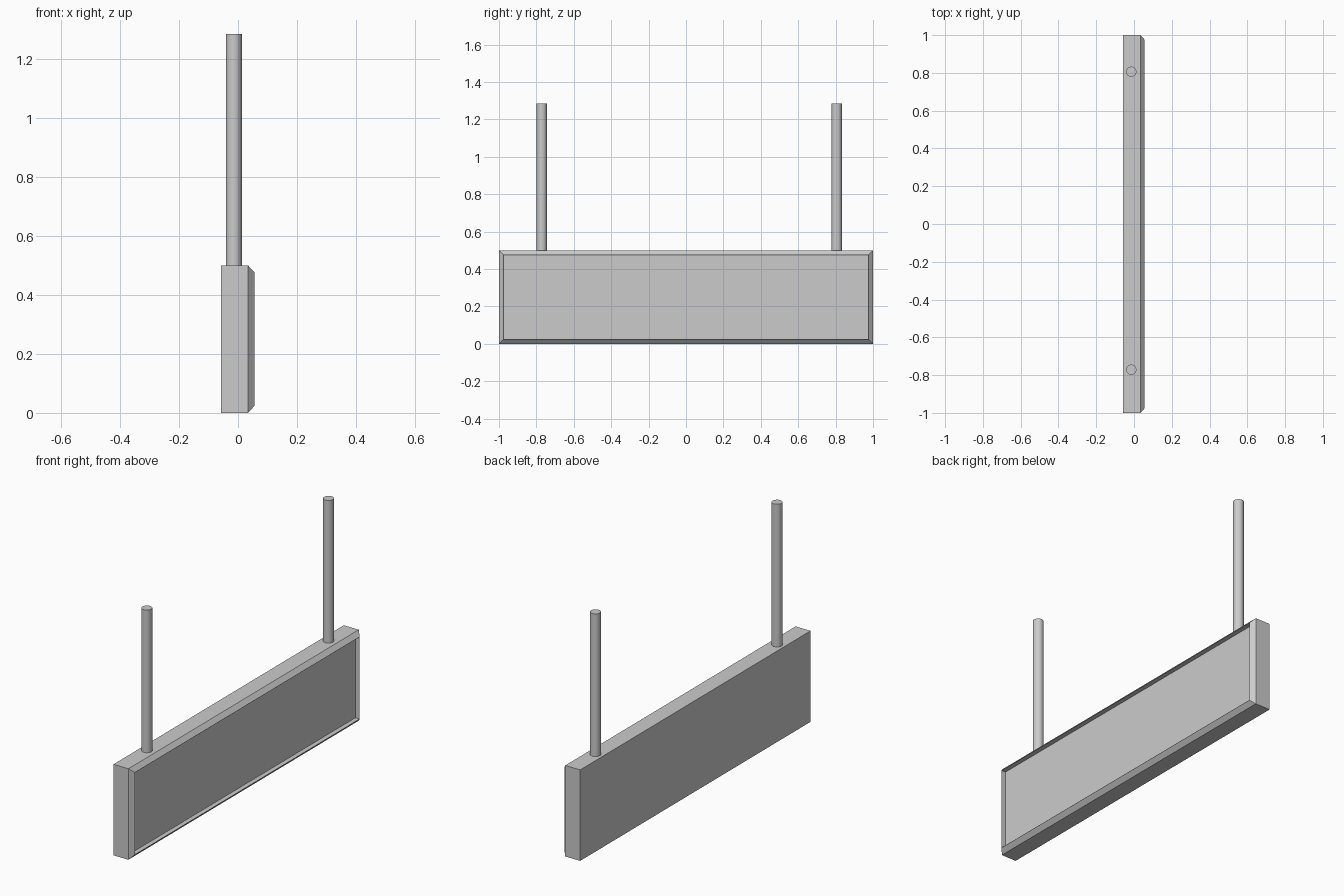
import bpy, bmesh

if "Cube" in bpy.data.objects:
    bpy.data.objects.remove(bpy.data.objects["Cube"])

X_BACK, X_SHOULDER, X_FRONT = -0.057, 0.034, 0.056
HEIGHT, HALF, CHAMFER = 0.5, 1.0, 0.024
RECESS_X = 0.031


def ring(bm, x, inset):
    a, lo, hi = HALF - inset, inset, HEIGHT - inset
    return [bm.verts.new((x, y, z)) for y, z in ((-a, lo), (a, lo), (a, hi), (-a, hi))]


# Sign box: successive rectangles from the back to the thin lip and recessed panel
bm = bmesh.new()
rings = [ring(bm, X_BACK, 0), ring(bm, X_SHOULDER, 0), ring(bm, X_FRONT, CHAMFER),
         ring(bm, X_FRONT, CHAMFER + 0.001), ring(bm, RECESS_X, CHAMFER + 0.001)]
for a, b in zip(rings, rings[1:]):
    for i in range(4):
        j = (i + 1) % 4
        bm.faces.new((a[i], a[j], b[j], b[i]))
bm.faces.new(rings[0][::-1])
bm.faces.new(rings[-1])
bmesh.ops.recalc_face_normals(bm, faces=bm.faces)
mesh = bpy.data.meshes.new("sign_box")
bm.to_mesh(mesh)
bm.free()
bpy.context.collection.objects.link(bpy.data.objects.new("sign_box", mesh))

# Hanging rods
ROD_TOP = 1.284
for name, y in (("hanging_rod_front", -0.771), ("hanging_rod_back", 0.806)):
    bpy.ops.mesh.primitive_cylinder_add(vertices=32, radius=0.027, depth=ROD_TOP - HEIGHT,
                                        location=(-0.014, y, (ROD_TOP + HEIGHT) / 2))
    bpy.context.object.name = name
    bpy.ops.object.shade_smooth_by_angle()
